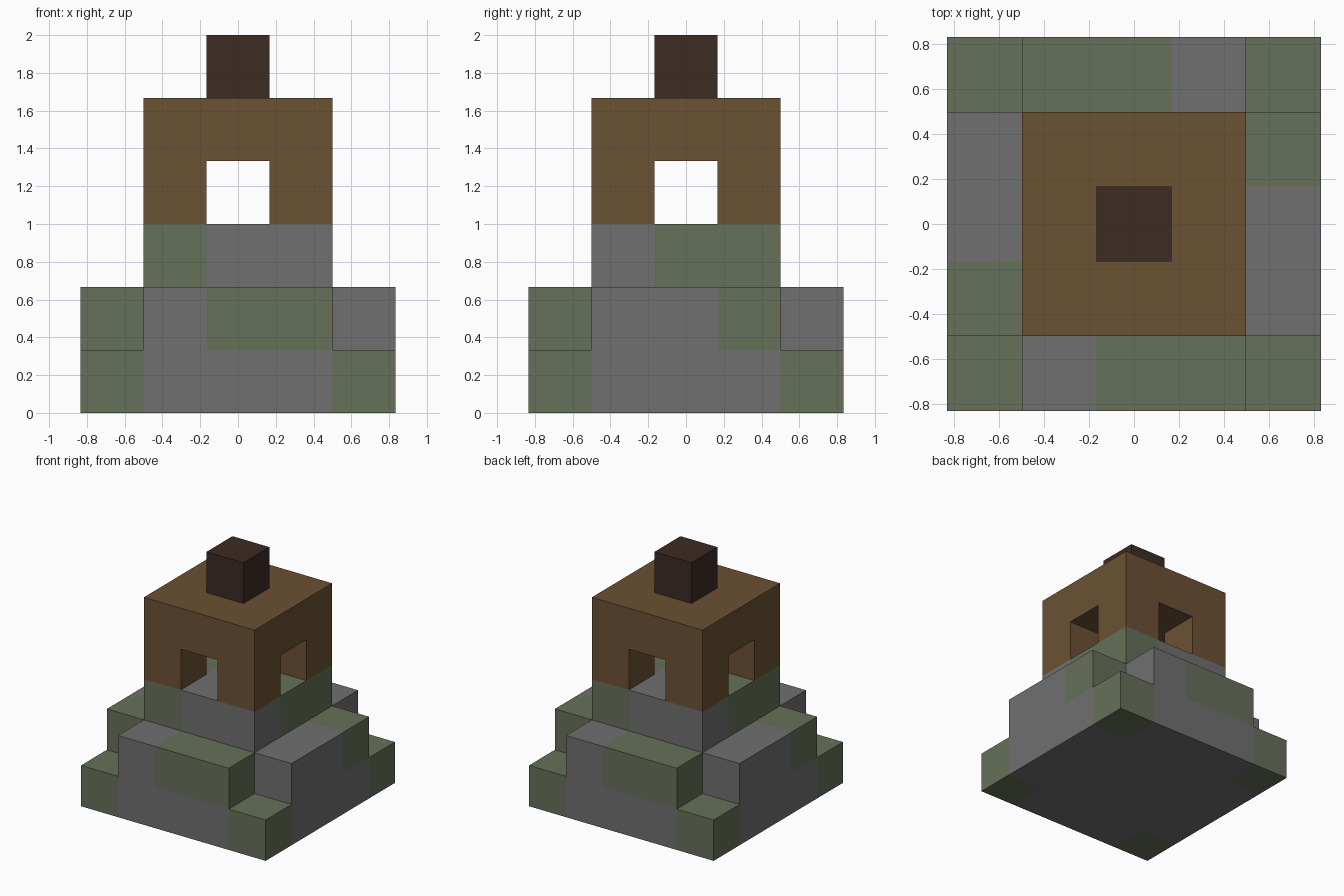
import bpy
import bmesh
from mathutils import Vector

if "Cube" in bpy.data.objects:
    bpy.data.objects.remove(bpy.data.objects["Cube"], do_unlink=True)

U = 1 / 3  # edge length of one block


def material(name, rgb):
    m = bpy.data.materials.new(name)
    m.use_nodes = True
    m.diffuse_color = (*rgb, 1)
    bsdf = m.node_tree.nodes["Principled BSDF"]
    bsdf.inputs["Base Color"].default_value = (*rgb, 1)
    bsdf.inputs["Roughness"].default_value = 0.9
    return m


STONE = material("grey stone", (0.162, 0.162, 0.162))
MOSS = material("mossy stone", (0.133, 0.162, 0.100))
WOOD = material("brown wood", (0.147, 0.083, 0.033))
DARK = material("dark wood", (0.045, 0.025, 0.017))


def square(r):
    """Columns of a square layer reaching r blocks from the middle."""
    return {(x, y) for x in range(-r, r + 1) for y in range(-r, r + 1)}


def both_ways(cells):
    """The columns together with their half-turn copies."""
    return cells | {(-x, -y) for x, y in cells}


corners = {(x, y) for x in (-1, 1) for y in (-1, 1)}
outer_corners = {(2 * x, 2 * y) for x, y in corners}

# Each part: list of (level, columns, mossy columns), main material
parts = {
    "stepped_base": ([
        (0, square(2), outer_corners),
        (1, square(2) - outer_corners, both_ways({(-2, -1), (0, -2), (1, -2)})),
        (2, square(1), both_ways({(-1, -1), (1, 0)})),
    ], STONE),
    "open_chamber": ([(3, corners, set()), (4, square(1), set())], WOOD),
    "top_block": ([(5, square(0), set())], DARK),
}

filled = {(x, y, z) for layers, _ in parts.values()
          for z, cells, _ in layers for x, y in cells}
directions = [Vector(d) for d in (
    (1, 0, 0), (-1, 0, 0), (0, 1, 0), (0, -1, 0), (0, 0, 1), (0, 0, -1))]


def block_faces(bm, cell, slot):
    """Add the exposed sides of one block."""
    centre = Vector(cell) + Vector((0, 0, 0.5))
    for n in directions:
        if tuple(int(c + d) for c, d in zip(cell, n)) in filled:
            continue
        a = Vector((n.y, n.z, n.x))
        b = n.cross(a)
        ring = [centre + (n + a * s + b * t) / 2
                for s, t in ((-1, -1), (1, -1), (1, 1), (-1, 1))]
        face = bm.faces.new([bm.verts.new(p * U) for p in ring])
        face.material_index = slot


for name, (layers, main) in parts.items():
    bm = bmesh.new()
    for z, cells, mossy in layers:
        for x, y in sorted(cells):
            block_faces(bm, (x, y, z), int((x, y) in mossy))
    bmesh.ops.remove_doubles(bm, verts=bm.verts, dist=0.001)
    mesh = bpy.data.meshes.new(name)
    bm.to_mesh(mesh)
    bm.free()
    mesh.materials.append(main)
    if main == STONE:
        mesh.materials.append(MOSS)
    bpy.context.collection.objects.link(bpy.data.objects.new(name, mesh))
